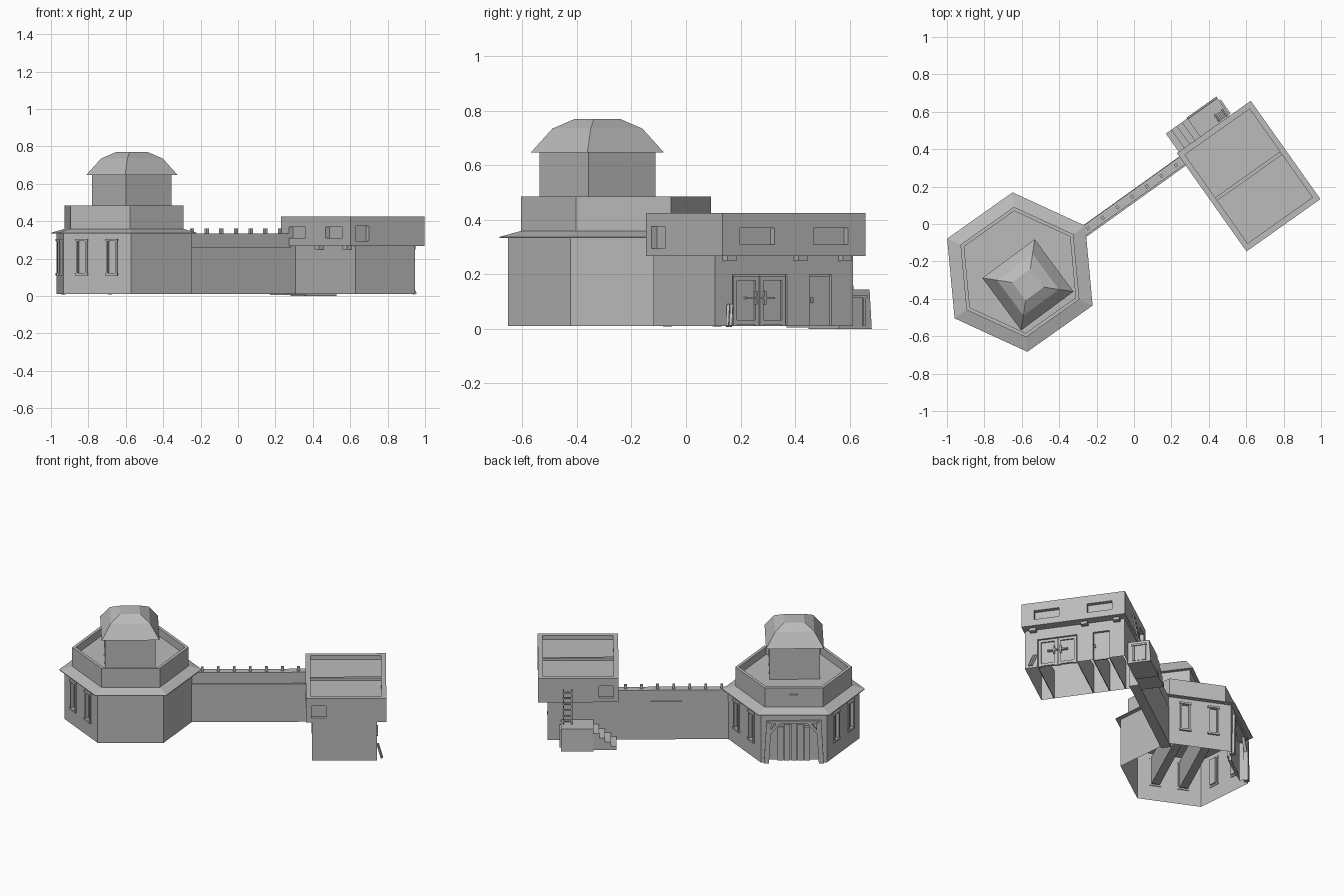
import bpy, bmesh
from math import radians, cos, sin, pi
from mathutils import Matrix, Vector

cube = bpy.data.objects.get("Cube")
if cube:
    bpy.data.objects.remove(cube, do_unlink=True)

stone = bpy.data.materials.new("stone_grey")
stone.use_nodes = True
stone.diffuse_color = (0.5, 0.5, 0.5, 1)
stone.node_tree.nodes["Principled BSDF"].inputs["Base Color"].default_value = (0.5, 0.5, 0.5, 1)


def finish(name, bm, frame):
    bmesh.ops.recalc_face_normals(bm, faces=bm.faces)
    mesh = bpy.data.meshes.new(name)
    bm.to_mesh(mesh)
    bm.free()
    mesh.materials.append(stone)
    mesh.transform(frame)
    ob = bpy.data.objects.new(name, mesh)
    bpy.context.collection.objects.link(ob)
    return ob


def box(name, frame, x, y, z):
    """Box given by its (low, high) range on each local axis."""
    bm = bmesh.new()
    bmesh.ops.create_cube(bm, size=1)
    for v in bm.verts:
        v.co = [r[0] + (c + 0.5) * (r[1] - r[0]) for c, r in zip(v.co, (x, y, z))]
    return finish(name, bm, frame)


def lathe(name, frame, profile, sides, turn):
    """Prism-like solid: a ring of corners for every (radius, height)."""
    bm = bmesh.new()
    rings = []
    for r, z in profile:
        angles = [turn + 2 * pi * i / sides for i in range(sides)]
        rings.append([bm.verts.new((r * cos(a), r * sin(a), z)) for a in angles])
    for a, b in zip(rings, rings[1:]):
        for i in range(sides):
            j = (i + 1) % sides
            bm.faces.new((a[i], a[j], b[j], b[i]))
    bm.faces.new(rings[0])
    bm.faces.new(rings[-1])
    return finish(name, bm, frame)


def cut(target, frame, depth, y, z):
    """Recess a rectangle into a wall."""
    cutter = box("cutter", frame, (-depth, 0.05), y, z)
    cutter.hide_render = True
    mod = target.modifiers.new("recess", "BOOLEAN")
    mod.operation = "DIFFERENCE"
    mod.solver = "EXACT"
    mod.object = cutter
    bpy.context.view_layer.objects.active = target
    bpy.ops.object.modifier_apply(modifier=mod.name)
    bpy.data.objects.remove(cutter, do_unlink=True)


def open_base(ob):
    """Leave the building hollow by removing its floor."""
    bm = bmesh.new()
    bm.from_mesh(ob.data)
    floor = [f for f in bm.faces if f.calc_center_median().z < 0.012]
    bmesh.ops.delete(bm, geom=floor, context="FACES")
    bm.to_mesh(ob.data)
    bm.free()


def placed(x, y, degrees):
    return Matrix.Translation((x, y, 0)) @ Matrix.Rotation(radians(degrees), 4, "Z")


def wall_face(frame, degrees, dist):
    """Local frame on a wall: x points out, y runs along, z is up."""
    return frame @ Matrix.Rotation(radians(degrees), 4, "Z") @ Matrix.Translation((dist, 0, 0))


def bar(name, frame, start, end, thick):
    """Square bar between two local points."""
    a, b = Vector(start), Vector(end)
    turn = (b - a).to_track_quat("Z", "Y").to_matrix().to_4x4()
    h = thick / 2
    return box(name, frame @ Matrix.Translation(a) @ turn, (-h, h), (-h, h), (0, (b - a).length))


# Hexagonal tower, its eave and the parapet storey
tower = placed(-0.61, -0.257, 35.3)
base = lathe("tower_walls", tower, [(0.397, 0.01), (0.397, 0.338)], 6, 0)
lathe("tower_eave", tower, [(0.38, 0.333), (0.428, 0.333), (0.428, 0.338), (0.34, 0.362)], 6, 0)
storey = lathe("tower_parapet", tower, [(0.35, 0.345), (0.35, 0.485), (0.328, 0.485), (0.328, 0.435)], 6, 0)
cut(storey, wall_face(tower, 90, 0.3031), 0.01, (-0.025, 0.025), (0.44, 0.446))

# Tall tower windows
for angle in (30, 150, 210):
    f = wall_face(tower, angle, 0.3438)
    for y in (-0.088, 0.088):
        cut(base, f, 0.015, (y - 0.024, y + 0.024), (0.12, 0.295))
        for s in (-1, 1):
            e = y + s * 0.027
            box("window_jamb", f, (-0.005, 0.008), (e - 0.005, e + 0.005), (0.115, 0.3))
        for z in (0.11, 0.293):
            box("window_sill", f, (-0.005, 0.012), (y - 0.036, y + 0.036), (z, z + 0.012))

# Window shafts running through the hollow tower
for y in (-0.088, 0.088):
    box("window_shaft", wall_face(tower, 30, 0), (-0.327, 0.327), (y - 0.026, y + 0.026), (0.115, 0.3))

# Gate with plank doors, posts and braces
f = wall_face(tower, 90, 0.3438)
cut(base, f, 0.04, (-0.15, 0.15), (-0.01, 0.275))
for i in range(5):
    y = -0.1 + i * 0.04
    box("gate_plank", f, (-0.045, -0.025), (y + 0.002, y + 0.038), (0.01, 0.235 + 0.015 * (2 - abs(i - 2))))
for s in (-1, 1):
    bar("gate_post", f, (0, s * 0.165, 0.01), (0, s * 0.15, 0.28), 0.03)
    bar("gate_brace", f, (0, s * 0.15, 0.2), (0, s * 0.09, 0.275), 0.018)
box("gate_lintel", f, (-0.04, 0.012), (-0.165, 0.165), (0.27, 0.29))
open_base(base)

# Square turret with a faceted dome
turret = placed(-0.567, -0.325, 36.5)
k = 2 ** 0.5
lathe("turret_walls", turret, [(0.152 * k, 0.43), (0.152 * k, 0.655)], 4, pi / 4)
dome = [(0.15, 0.648), (0.174, 0.648), (0.118, 0.735), (0.06, 0.77)]
lathe("turret_dome", turret, [(r * k, z) for r, z in dome], 4, pi / 4)

# Connecting wall with a ledge and small battlements
link = placed(0.01, 0.16, 35.6)
box("link_wall", link, (-0.4, 0.37), (-0.032, 0.028), (0.01, 0.262))
box("link_wall_top", link, (-0.4, 0.37), (-0.024, 0.026), (0.26, 0.335))
for i in range(7):
    x = -0.315 + i * 0.0965
    box("battlement", link, (x - 0.008, x + 0.008), (-0.009, 0.009), (0.33, 0.362))

# Hall: lower walls, overhanging storey and sunken roof
hall = placed(0.613, 0.256, 35.3)
lower = box("hall_walls", hall, (-0.205, 0.185), (-0.315, 0.305), (0.01, 0.275))
upper = box("hall_upper_storey", hall, (-0.242, 0.242), (-0.322, 0.322), (0.268, 0.425))
roof_frame = hall @ Matrix.Translation((0, 0, 0.425)) @ Matrix.Rotation(-pi / 2, 4, "Y")
cut(upper, roof_frame, 0.025, (-0.29, 0.29), (-0.212, 0.212))
box("roof_beam", hall, (-0.215, 0.215), (-0.01, 0.01), (0.39, 0.415))

# Hall windows, two on each long side and one on each end
windows = [(0, 0.242, -0.165, 0.155, 0.31, 0.37), (0, 0.242, 0.165, 0.155, 0.31, 0.37),
           (180, 0.242, -0.17, 0.155, 0.31, 0.37), (180, 0.242, 0.17, 0.155, 0.31, 0.37),
           (270, 0.322, -0.165, 0.085, 0.295, 0.375), (90, 0.322, 0.165, 0.085, 0.295, 0.375)]
for angle, dist, y, w, low, high in windows:
    cut(upper, wall_face(hall, angle, dist), 0.025, (y - w / 2, y + w / 2), (low, high))

# Brackets under the overhang
for angle, dist, middle in ((0, 0.185, 0.06), (180, 0.205, 0)):
    f = wall_face(hall, angle, dist)
    for y in (-0.26, middle, 0.26):
        box("bracket", f, (-0.01, 0.03), (y - 0.02, y + 0.02), (0.25, 0.27))

# Double door with panels and crossbar, and a single door
f = wall_face(hall, 0, 0.185)
cut(lower, f, 0.012, (-0.235, 0.01), (-0.01, 0.2))
for c in (-0.172, -0.053):
    for y in (c - 0.05, c + 0.05):
        box("door_stile", f, (-0.015, -0.003), (y - 0.008, y + 0.008), (0.01, 0.195))
    for z in (0.015, 0.178):
        box("door_rail", f, (-0.015, -0.003), (c - 0.05, c + 0.05), (z, z + 0.017))
    y = -0.1125 + (0.02 if c > -0.1 else -0.02)
    box("door_handle", f, (-0.005, 0.008), (y - 0.004, y + 0.004), (0.09, 0.14))
box("door_crossbar", f, (-0.012, 0.006), (-0.175, -0.05), (0.11, 0.118))
cut(lower, f, 0.015, (0.11, 0.21), (-0.01, 0.2))
box("single_door", f, (-0.016, -0.008), (0.115, 0.205), (0.01, 0.195))
box("single_door_handle", f, (-0.01, 0.003), (0.12, 0.127), (0.095, 0.115))
open_base(lower)

# Inner walls behind the door jambs
for y in (-0.235, 0.01, 0.11, 0.21):
    box("inner_wall", hall, (-0.203, 0.17), (y - 0.002, y + 0.002), (0.01, 0.2))

# Planks leaning beside the double door
for y in (-0.27, -0.255):
    bar("leaning_plank", f, (0.03, y - 0.01, 0.01), (0.005, y + 0.012, 0.09), 0.01)

# Outside stair: landing, steps, small door and ladder
landing = lathe("landing", hall, [(0.1, 0), (0.1, 0.145)], 4, pi / 4)
for v in landing.data.vertices:
    p = hall.inverted() @ v.co
    v.co = hall @ Vector((0.105 if p.x > 0 else -0.09,
                          (0.447 if p.z < 0.1 else 0.437) if p.y > 0 else 0.3, p.z))
for i in range(4):
    x = -0.23 + i * 0.035
    box("stair_step", hall, (x, -0.08), (0.3, 0.441), (0.005, 0.029 * (i + 1)))
f = wall_face(hall, 0, 0.105)
for y in (0.34, 0.41):
    box("store_door_jamb", f, (-0.005, 0.008), (y - 0.006, y + 0.006), (0.012, 0.12))
box("store_door_lintel", f, (-0.005, 0.01), (0.33, 0.42), (0.113, 0.125))
box("store_door", f, (-0.005, 0.003), (0.346, 0.404), (0.012, 0.113))
for x in (0.04, 0.09):
    bar("ladder_rail", hall, (x, 0.37, 0.145), (x, 0.33, 0.355), 0.008)
for i in range(6):
    t = (i + 0.5) / 6
    y, z = 0.37 - 0.04 * t, 0.145 + 0.21 * t
    bar("ladder_rung", hall, (0.035, y, z), (0.095, y, z), 0.007)
